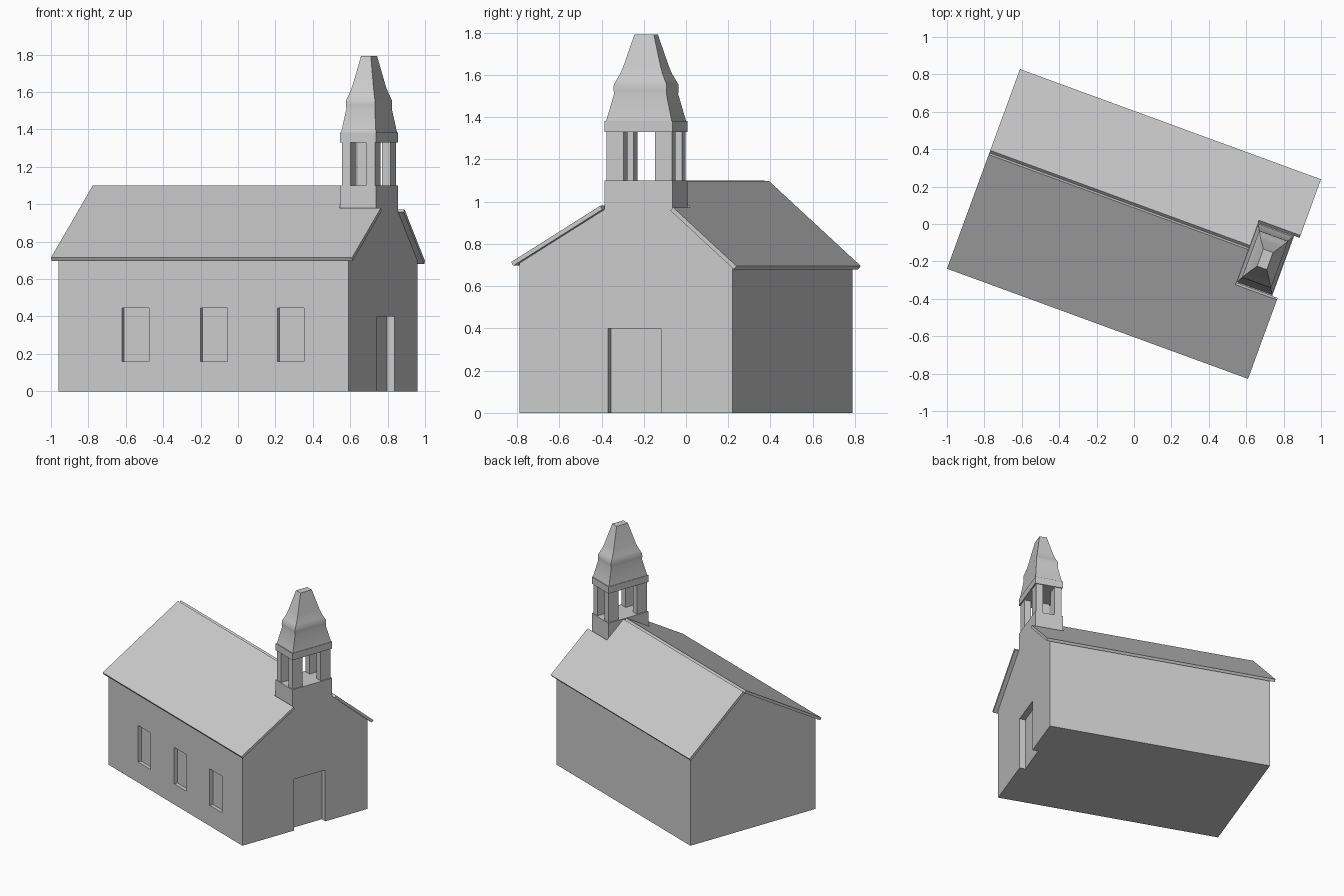
import bpy, bmesh, math
from mathutils import Vector

cube = bpy.data.objects.get("Cube")
if cube:
    bpy.data.objects.remove(cube, do_unlink=True)

TURN = math.radians(-20.1)   # the whole building stands turned on the plot

stone = bpy.data.materials.new("light_grey")
stone.use_nodes = True
GREY = (0.6, 0.6, 0.6, 1)
stone.diffuse_color = GREY
stone.node_tree.nodes["Principled BSDF"].inputs["Base Color"].default_value = GREY


def loft(name, rings):
    """Skin a stack of equal-sized rings and close both ends."""
    bm = bmesh.new()
    rows = [[bm.verts.new(p) for p in ring] for ring in rings]
    for a, b in zip(rows, rows[1:]):
        for i in range(len(a)):
            j = (i + 1) % len(a)
            bm.faces.new((a[i], a[j], b[j], b[i]))
    bm.faces.new(rows[0][::-1])
    bm.faces.new(rows[-1])
    bmesh.ops.recalc_face_normals(bm, faces=bm.faces)
    mesh = bpy.data.meshes.new(name)
    bm.to_mesh(mesh)
    bm.free()
    mesh.materials.append(stone)
    obj = bpy.data.objects.new(name, mesh)
    bpy.context.collection.objects.link(obj)
    obj.rotation_euler.z = TURN
    return obj


def rect(cx, cy, hx, hy, z):
    return [(cx + sx * hx, cy + sy * hy, z)
            for sx, sy in ((-1, -1), (1, -1), (1, 1), (-1, 1))]


def box(name, x0, x1, y0, y1, z0, z1):
    c = ((x0 + x1) / 2, (y0 + y1) / 2, (x1 - x0) / 2, (y1 - y0) / 2)
    return loft(name, [rect(*c, z0), rect(*c, z1)])


def combine(target, tool, operation):
    tool.hide_render = True
    mod = target.modifiers.new(operation, 'BOOLEAN')
    mod.operation, mod.object, mod.solver = operation, tool, 'EXACT'
    bpy.context.view_layer.objects.active = target
    bpy.ops.object.modifier_apply(modifier=mod.name)
    bpy.data.objects.remove(tool, do_unlink=True)


# Main dimensions: wall half length and width, off-centre ridge, roof pitches
HL, HW = 0.826, 0.538
RIDGE_Y, RIDGE_Z = 0.092, 1.082
PITCH = {-1: 0.593, 1: 0.869}
TX0, TY0, TY1 = 0.62, -0.108, 0.235     # tower footprint, flush with the end wall
TOWER_Z = 1.10
CX, CY = (TX0 + HL) / 2, (TY0 + TY1) / 2
TH_X, TH_Y = (HL - TX0) / 2, (TY1 - TY0) / 2


def underside(y):
    side = -1 if y < RIDGE_Y else 1
    return RIDGE_Z - PITCH[side] * abs(y - RIDGE_Y)


# Walls with gables, tower base merged into the end gable
section = [(-HW, 0), (HW, 0), (HW, underside(HW)), (RIDGE_Y, RIDGE_Z),
           (-HW, underside(-HW))]
walls = loft("walls", [[(x, y, z) for y, z in section] for x in (-HL, HL)])
combine(walls, box("tower_base", TX0, HL, TY0, TY1, 0.8, TOWER_Z), 'UNION')

# Recessed windows on one long side, recessed doorway in the tower end
for x in (-0.463, -0.016, 0.422):
    combine(walls, box("window_cutter", x, x + 0.152, -0.7, -HW + 0.028,
                       0.16, 0.445), 'DIFFERENCE')
combine(walls, box("door_cutter", HL - 0.043, 1, -0.092, 0.175, -0.1, 0.40),
        'DIFFERENCE')

# Roof slabs, notched around the tower
ROOF_X, EAVE, THICK = 0.857, 0.568, 0.0205
for name, side, notch in (("roof_front", -1, TY0), ("roof_back", 1, TY1)):
    normal = Vector((0, side * PITCH[side], 1)).normalized() * THICK
    eave = side * EAVE - normal.y
    plan = [(-ROOF_X, eave), (ROOF_X, eave), (ROOF_X, notch), (TX0, notch),
            (TX0, RIDGE_Y), (-ROOF_X, RIDGE_Y)]
    bottom = [Vector((x, y, underside(y))) for x, y in plan]
    loft(name, [bottom, [p + normal for p in bottom]])

# Belfry posts
for sx, end in ((-1, "rear"), (1, "door")):
    for sy, side in ((-1, "front"), (1, "back")):
        px, py = CX + sx * 0.069, CY + sy * 0.122
        box(f"belfry_post_{end}_{side}", px - 0.025, px + 0.025,
            py - 0.043, py + 0.043, TOWER_Z, 1.335)

# Belfry cap and flared spire
box("belfry_cap", TX0, HL, TY0, TY1, 1.33, 1.383)
profile = [(0.099, 0.165, 1.383), (0.081, 0.132, 1.51), (0.0825, 0.134, 1.53),
           (0.082, 0.133, 1.555), (0.074, 0.120, 1.58), (0.065, 0.105, 1.61),
           (0.058, 0.094, 1.64), (0.0275, 0.0485, 1.793)]
spire = loft("spire", [rect(CX, CY, hx, hy, z) for hx, hy, z in profile])
bpy.ops.object.select_all(action='DESELECT')
spire.select_set(True)
bpy.context.view_layer.objects.active = spire
bpy.ops.object.shade_smooth_by_angle(angle=math.radians(30))
